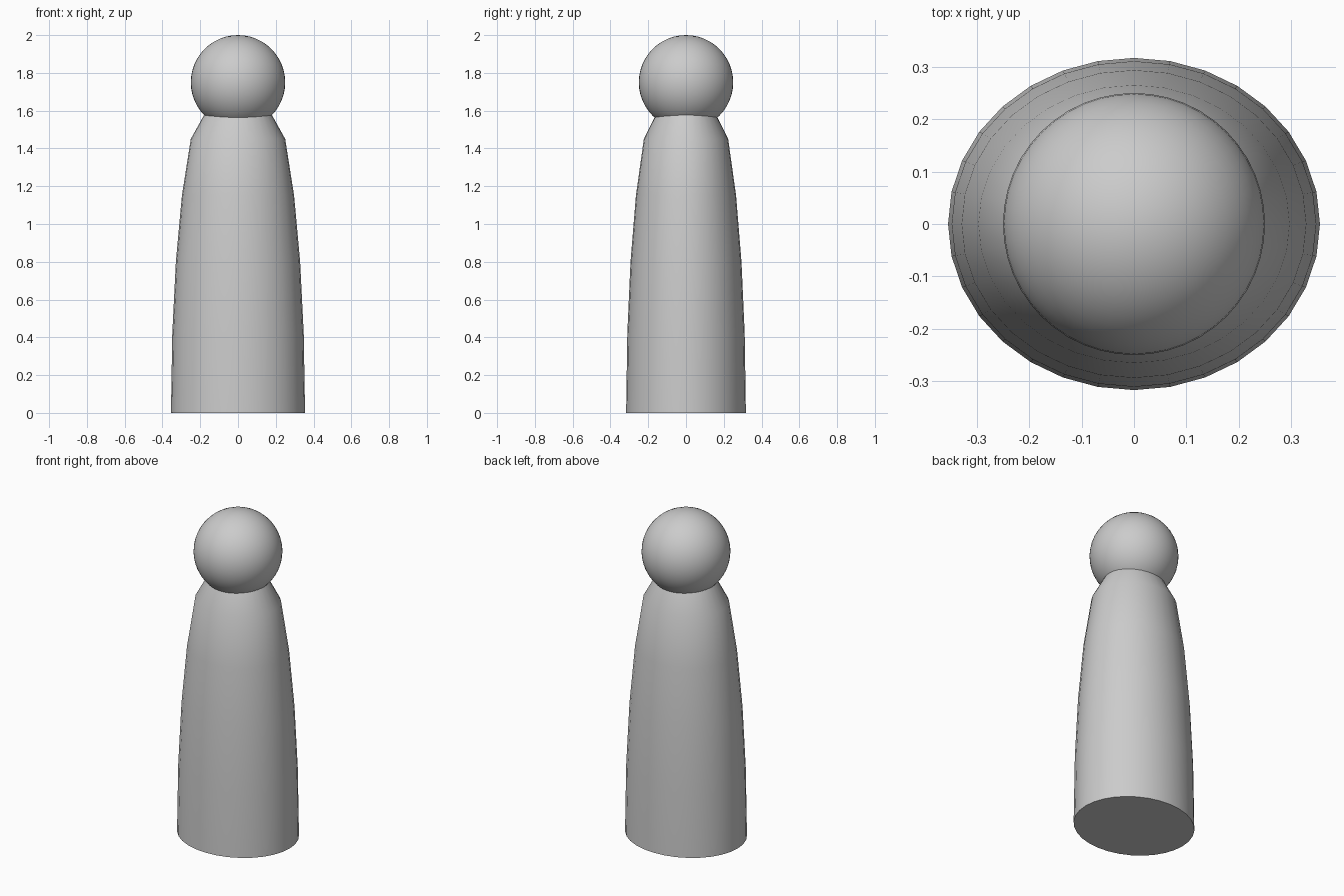
import bpy, bmesh, math

if "Cube" in bpy.data.objects:
    bpy.data.objects.remove(bpy.data.objects["Cube"])

SIDES = 32
DEPTH_RATIO = 0.893  # body is slightly flattened front to back

# body: oval rings (half width, height), top ring hidden in the head
profile = [(0.355, 0.0), (0.348, 0.42), (0.329, 0.80),
           (0.297, 1.15), (0.25, 1.45), (0.167, 1.60)]


def smooth(obj):
    bpy.ops.object.select_all(action='DESELECT')
    obj.select_set(True)
    bpy.context.view_layer.objects.active = obj
    bpy.ops.object.shade_smooth_by_angle(angle=math.radians(35))


bm = bmesh.new()
rings = []
for r, z in profile:
    rings.append([bm.verts.new((r * math.cos(math.tau * i / SIDES),
                                r * DEPTH_RATIO * math.sin(math.tau * i / SIDES), z))
                  for i in range(SIDES)])
for low, high in zip(rings, rings[1:]):
    for i in range(SIDES):
        j = (i + 1) % SIDES
        bm.faces.new((low[i], low[j], high[j], high[i]))
bm.faces.new(rings[0][::-1])
bm.faces.new(rings[-1])
mesh = bpy.data.meshes.new("body")
bm.to_mesh(mesh)
bm.free()
body = bpy.data.objects.new("body", mesh)
bpy.context.collection.objects.link(body)
smooth(body)

# head
bpy.ops.mesh.primitive_uv_sphere_add(segments=48, ring_count=24, radius=0.25,
                                     location=(0, 0, 1.75))
head = bpy.context.object
head.name = "head"
smooth(head)
